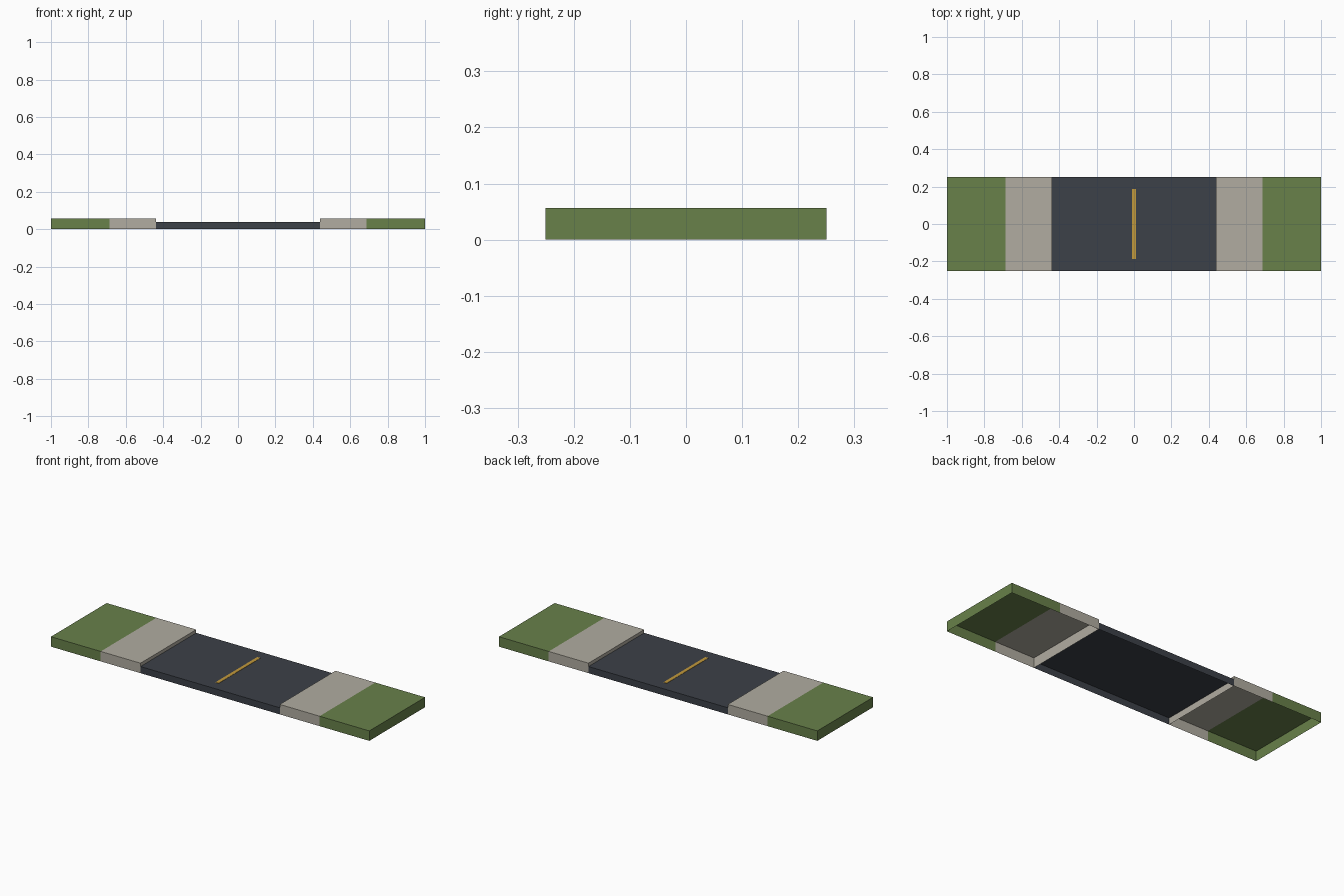
import bpy
import bmesh
from mathutils import Matrix, Vector

if "Cube" in bpy.data.objects:
    bpy.data.objects.remove(bpy.data.objects["Cube"], do_unlink=True)

DEPTH = 0.5
ROAD_TOP = 0.0375
KERB_TOP = 0.0565
ROAD_EDGE, GRASS_EDGE, END = 0.4375, 0.6875, 1.0


def material(name, rgb):
    mat = bpy.data.materials.new(name)
    mat.use_nodes = True
    color = (*rgb, 1.0)
    mat.diffuse_color = color
    mat.node_tree.nodes["Principled BSDF"].inputs["Base Color"].default_value = color
    return mat


def shell(name, x0, x1, depth, z0, z1, mat, open_sides):
    """Box between x0 and x1, with the faces pointing along open_sides removed."""
    bm = bmesh.new()
    size = Matrix.Diagonal((x1 - x0, depth, z1 - z0, 1))
    place = Matrix.Translation(((x0 + x1) / 2, 0, (z0 + z1) / 2))
    bmesh.ops.create_cube(bm, size=1, matrix=place @ size)
    bm.normal_update()
    gone = [f for f in bm.faces
            if any(f.normal.dot(Vector(d)) > 0.9 for d in open_sides)]
    bmesh.ops.delete(bm, geom=gone, context="FACES")
    mesh = bpy.data.meshes.new(name)
    bm.to_mesh(mesh)
    bm.free()
    mesh.materials.append(mat)
    obj = bpy.data.objects.new(name, mesh)
    bpy.context.collection.objects.link(obj)
    return obj


asphalt = material("asphalt", (0.045, 0.052, 0.065))
paving = material("pale paving", (0.44, 0.415, 0.355))
grass = material("grass green", (0.138, 0.218, 0.068))
paint = material("yellow paint", (0.54, 0.32, 0.045))

DOWN, LEFT, RIGHT = (0, 0, -1), (1, 0, 0), (-1, 0, 0)

# Sunken road bed, open below and against the kerbs
shell("road", -ROAD_EDGE, ROAD_EDGE, DEPTH, 0, ROAD_TOP, asphalt, (DOWN, LEFT, RIGHT))

# Centre line painted on the road
shell("centre_line", -0.01, 0.01, 0.375, ROAD_TOP, ROAD_TOP + 0.0015, paint, (DOWN,))

# Pavement and grass verge on each side, forming one hollow block
for side, outward, inward in (("left", LEFT, RIGHT), ("right", RIGHT, LEFT)):
    s = outward[0]
    a, b = sorted((s * ROAD_EDGE, s * GRASS_EDGE))
    shell(side + "_pavement", a, b, DEPTH, 0, KERB_TOP, paving, (DOWN, outward))
    a, b = sorted((s * GRASS_EDGE, s * END))
    shell(side + "_verge", a, b, DEPTH, 0, KERB_TOP, grass, (DOWN, inward))
